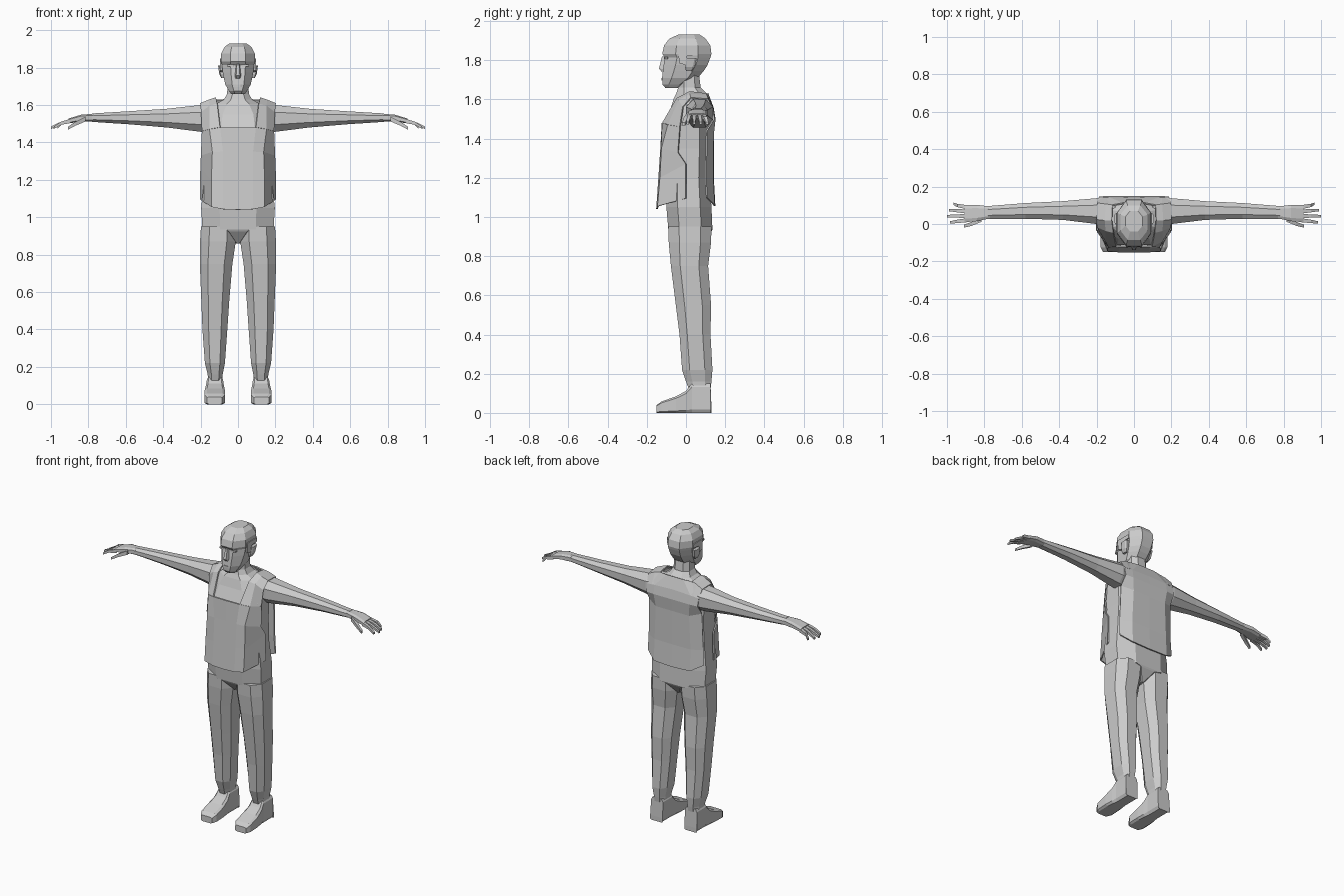
import bpy, bmesh

grey = bpy.data.materials.new("light grey")
grey.diffuse_color = (0.6, 0.6, 0.6, 1)


def make(name, verts, faces, mirror=False, thick=0):
    me = bpy.data.meshes.new(name)
    me.from_pydata(verts, [], faces)
    bm = bmesh.new()
    bm.from_mesh(me)
    bmesh.ops.remove_doubles(bm, verts=bm.verts, dist=1e-5)
    bmesh.ops.recalc_face_normals(bm, faces=bm.faces)
    bm.to_mesh(me)
    bm.free()
    me.materials.append(grey)
    ob = bpy.data.objects.new(name, me)
    bpy.context.collection.objects.link(ob)
    if mirror:
        ob.modifiers.new("mirror", "MIRROR").use_axis[0] = True
    if thick:
        s = ob.modifiers.new("thickness", "SOLIDIFY")
        s.thickness, s.offset = thick, 0
    return ob


def ring(axis, p, a0, a1, b0, b1, c):
    """Rectangle with cut corners, at position p along the axis."""
    da, db = (a1 - a0) * c, (b1 - b0) * c
    pts = [(a0 + da, b0), (a1 - da, b0), (a1, b0 + db), (a1, b1 - db),
           (a1 - da, b1), (a0 + da, b1), (a0, b1 - db), (a0, b0 + db)]
    place = {"x": lambda a, b: (p, a, b), "y": lambda a, b: (a, p, b),
             "z": lambda a, b: (a, b, p)}[axis]
    return [place(a, b) for a, b in pts]


def loft(name, rings, mirror=False):
    n = len(rings[0])
    verts = [v for r in rings for v in r]
    faces = [(i * n + j, i * n + (j + 1) % n, (i + 1) * n + (j + 1) % n, (i + 1) * n + j)
             for i in range(len(rings) - 1) for j in range(n)]
    faces += [tuple(range(n)), tuple(range(len(verts) - n, len(verts)))]
    return make(name, verts, faces, mirror)


def sheet(name, rows):
    n = len(rows[0])
    faces = [(i * n + j, i * n + j + 1, (i + 1) * n + j + 1, (i + 1) * n + j)
             for i in range(len(rows) - 1) for j in range(n - 1)]
    return make(name, [v for r in rows for v in r], faces, True, 0.008)


# trunk with hips and neck: z, half width, front, back
trunk = [(0.86, 0.012, -0.03, 0.08), (0.925, 0.10, -0.085, 0.13), (0.935, 0.19, -0.09, 0.135),
         (1.05, 0.197, -0.10, 0.13), (1.2, 0.18, -0.10, 0.12), (1.35, 0.175, -0.10, 0.125),
         (1.48, 0.18, -0.112, 0.13), (1.55, 0.165, -0.08, 0.135), (1.605, 0.12, -0.062, 0.12),
         (1.63, 0.075, -0.05, 0.105), (1.66, 0.058, -0.04, 0.075), (1.74, 0.055, -0.035, 0.065)]
loft("trunk", [ring("z", z, -w, w, f, b, 0.25) for z, w, f, b in trunk])

# trouser legs: z, inner, outer, front, back
leg = [(0.12, 0.085, 0.16, 0.015, 0.125), (0.16, 0.082, 0.162, 0.0, 0.13),
       (0.22, 0.07, 0.177, -0.02, 0.135), (0.40, 0.057, 0.19, -0.033, 0.125),
       (0.55, 0.047, 0.196, -0.052, 0.128), (0.75, 0.03, 0.204, -0.077, 0.113),
       (0.87, 0.012, 0.203, -0.088, 0.128), (0.95, 0.012, 0.198, -0.09, 0.13)]
loft("trouser_leg", [ring("z", *r, 0.25) for r in leg], True)

# feet: y, inner, outer, bottom, top
foot = [(-0.15, 0.085, 0.165, 0, 0.04), (-0.125, 0.07, 0.178, 0, 0.058),
        (-0.05, 0.07, 0.178, 0, 0.085), (0.0, 0.075, 0.172, 0, 0.112),
        (0.03, 0.08, 0.166, 0, 0.15), (0.125, 0.08, 0.166, 0, 0.15), (0.13, 0.08, 0.17, 0, 0.03)]
loft("foot", [ring("y", *r, 0.12) for r in foot], True)

# arms and palms: x, front, back, bottom, top
arm = [(0.10, 0.0, 0.13, 1.46, 1.605), (0.20, 0.0, 0.138, 1.457, 1.60),
       (0.38, 0.022, 0.122, 1.48, 1.58), (0.58, 0.028, 0.112, 1.497, 1.567),
       (0.78, 0.028, 0.096, 1.51, 1.555)]
loft("arm", [ring("x", *r, 0.27) for r in arm], True)
palm = [(0.77, 0.03, 0.094, 1.512, 1.554), (0.84, 0.015, 0.102, 1.512, 1.548),
        (0.905, 0.01, 0.102, 1.502, 1.528)]
loft("palm", [ring("x", *r, 0.2) for r in palm], True)


# fingers and thumb
def digit(name, path, half):
    rings = []
    for i, (x, y, z) in enumerate(path):
        h = half * (1 - 0.2 * i)
        rings.append([(x, y - h, z - h), (x, y + h, z - h), (x, y + h, z + h), (x, y - h, z + h)])
    loft(name, rings, True)


for i, (y0, y1, reach) in enumerate([(0.02, 0.008, 0.985), (0.043, 0.042, 1.0),
                                     (0.067, 0.075, 0.99), (0.09, 0.108, 0.965)]):
    digit(f"finger_{i + 1}", [(0.895, y0, 1.515), (0.945, (y0 + y1) / 2, 1.503),
                              (reach, y1, 1.479)], 0.011)
digit("thumb", [(0.815, 0.025, 1.525), (0.87, 0.0, 1.50), (0.91, -0.012, 1.475)], 0.013)

# vest front, from neckline to hem
front = [[(0, -0.12, 1.48), (0.095, -0.118, 1.48), (0.15, -0.09, 1.47), (0.19, -0.03, 1.46)],
         [(0, -0.127, 1.35), (0.08, -0.127, 1.35), (0.135, -0.122, 1.35), (0.195, -0.04, 1.33)],
         [(0, -0.137, 1.2), (0.08, -0.137, 1.2), (0.14, -0.13, 1.2), (0.198, 0, 1.27)],
         [(0, -0.148, 1.04), (0.08, -0.148, 1.043), (0.14, -0.142, 1.055), (0.2, 0, 1.095)]]
sheet("vest_front", front)

# vest shoulder straps
sheet("vest_strap", [[(0.095, -0.118, 1.48), (0.15, -0.09, 1.47), (0.19, -0.03, 1.46)],
                     [(0.11, -0.045, 1.605), (0.15, -0.035, 1.595), (0.195, -0.015, 1.56)],
                     [(0.118, 0.02, 1.638), (0.155, 0.02, 1.625), (0.2, 0.025, 1.607)],
                     [(0.115, 0.1, 1.628), (0.15, 0.105, 1.62), (0.195, 0.11, 1.6)],
                     [(0.10, 0.135, 1.56), (0.15, 0.138, 1.555), (0.19, 0.135, 1.55)]])

# vest back, from collar to hem
back = [[(0, 0.11, 1.63), (0.06, 0.11, 1.63), (0.115, 0.1, 1.628)],
        [(0, 0.136, 1.56), (0.13, 0.138, 1.555), (0.19, 0.135, 1.55)],
        [(0, 0.147, 1.5), (0.13, 0.147, 1.5), (0.185, 0.143, 1.5)],
        [(0, 0.138, 1.42), (0.12, 0.138, 1.42), (0.19, 0.105, 1.44)],
        [(0, 0.138, 1.2), (0.13, 0.136, 1.2), (0.197, 0.1, 1.2)],
        [(0, 0.146, 1.055), (0.13, 0.143, 1.06), (0.2, 0.105, 1.10)]]
sheet("vest_back", back)

# head: z, half width, front, back
head = [(1.658, 0.035, -0.105, -0.03), (1.675, 0.048, -0.12, 0.0), (1.71, 0.068, -0.122, 0.06),
        (1.745, 0.076, -0.118, 0.09), (1.775, 0.082, -0.114, 0.11), (1.815, 0.086, -0.108, 0.125),
        (1.832, 0.09, -0.121, 0.13), (1.875, 0.09, -0.112, 0.124), (1.91, 0.073, -0.085, 0.10),
        (1.93, 0.045, -0.04, 0.07)]
loft("head", [ring("z", z, -w, w, f, b, 0.27) for z, w, f, b in head])

# hair edge beside the temple and ears
loft("hair_side", [[(x, y, z) for y, z in ((-0.04, 1.85), (-0.035, 1.785), (0.0, 1.775),
                                           (0.005, 1.82), (0.06, 1.825), (0.06, 1.85))]
                   for x in (0.07, 0.095)], True)
loft("ear", [ring("z", 1.745, 0.07, 0.09, 0.0, 0.03, 0.2),
             ring("z", 1.765, 0.07, 0.1, -0.005, 0.045, 0.2),
             ring("z", 1.812, 0.07, 0.107, 0.0, 0.055, 0.2)], True)

# nose, eyes and mouth
loft("nose", [[(-0.01, -0.105, 1.82), (0.01, -0.105, 1.82), (0.006, -0.122, 1.82), (-0.006, -0.122, 1.82)],
              [(-0.02, -0.105, 1.755), (0.02, -0.105, 1.755), (0.01, -0.138, 1.757), (-0.01, -0.138, 1.757)],
              [(-0.018, -0.105, 1.742), (0.018, -0.105, 1.742), (0.008, -0.125, 1.742), (-0.008, -0.125, 1.742)]])
loft("eye", [ring("z", z, 0.02, 0.058, -0.113, -0.09, 0.2) for z in (1.806, 1.816)], True)
loft("mouth", [ring("z", z, -0.028, 0.028, -0.126, -0.1, 0.25) for z in (1.697, 1.71)])
